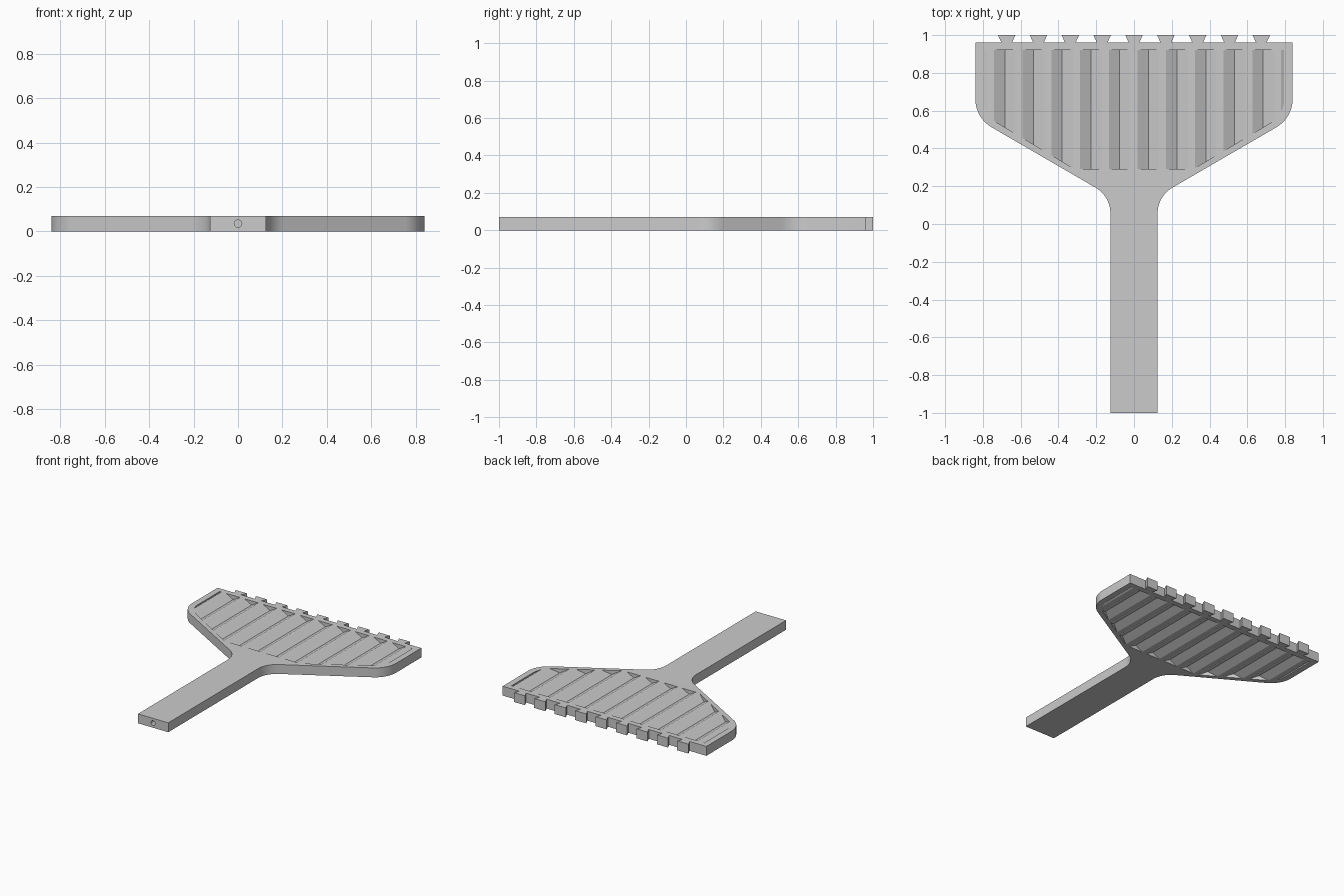
import bpy, bmesh, math
from mathutils import Vector, Matrix

cube = bpy.data.objects.get("Cube")
if cube:
    bpy.data.objects.remove(cube, do_unlink=True)

THICK = 0.07      # plate thickness
PITCH = 0.152     # groove spacing
HALF = 0.0575     # half groove width
DEPTH = 0.031     # groove depth on each side

grey = bpy.data.materials.new("plain_grey")
grey.use_nodes = True
grey.diffuse_color = (0.6, 0.6, 0.6, 1)
grey.node_tree.nodes["Principled BSDF"].inputs["Base Color"].default_value = (0.6, 0.6, 0.6, 1)


def prism(bm, points, offset):
    """Add a closed prism from a ring of 3D points swept by an offset."""
    near = [bm.verts.new(p) for p in points]
    far = [bm.verts.new(Vector(p) + Vector(offset)) for p in points]
    bm.faces.new(near)
    bm.faces.new(far[::-1])
    for i in range(len(near)):
        bm.faces.new((near[i], near[i - 1], far[i - 1], far[i]))


def finish(bm, name):
    bmesh.ops.recalc_face_normals(bm, faces=bm.faces[:])
    mesh = bpy.data.meshes.new(name)
    bm.to_mesh(mesh)
    bm.free()
    obj = bpy.data.objects.new(name, mesh)
    bpy.context.collection.objects.link(obj)
    return obj


def combine(obj, cutter, operation):
    """Apply a boolean and remove the cutter."""
    mod = obj.modifiers.new("cut", 'BOOLEAN')
    mod.object, mod.operation, mod.solver = cutter, operation, 'EXACT'
    cutter.hide_render = True
    graph = bpy.context.evaluated_depsgraph_get()
    graph.update()
    mesh = bpy.data.meshes.new_from_object(obj.evaluated_get(graph))
    obj.modifiers.clear()
    obj.data = mesh
    bpy.data.objects.remove(cutter, do_unlink=True)


def rounded(before, corner, after, tangent, steps=10):
    """Arc that rounds one corner of an outline."""
    a, c, b = (Vector((*p, 0)) for p in (before, corner, after))
    u, v = (a - c).normalized(), (b - c).normalized()
    half = u.angle(v) / 2
    radius = tangent * math.tan(half)
    centre = c + (u + v).normalized() * tangent / math.cos(half)
    start = (c + u * tangent - centre).normalized()
    end = (c + v * tangent - centre).normalized()
    return [(centre + start.slerp(end, i / steps) * radius).xy[:] for i in range(steps + 1)]


def mirrored(right, middle=()):
    return right + list(middle) + [(-x, y) for x, y in reversed(right)]


# Body outline: handle, flared shoulders and dovetail teeth along the back edge
foot, neck, shoulder, back = (0.125, -1), (0.125, 0.147), (0.84, 0.562), (0.84, 0.96)
right = [foot] + rounded(foot, neck, shoulder, 0.09) + rounded(neck, shoulder, back, 0.1) + [back]
teeth = []
for i in range(4, -5, -1):
    x = i * 0.1685
    teeth += [(x + 0.028, 0.96), (x + 0.046, 1), (x - 0.046, 1), (x - 0.028, 0.96)]
bm = bmesh.new()
prism(bm, [(x, y, 0) for x, y in mirrored(right, teeth)], (0, 0, THICK))
body = finish(bm, "paddle_body")

# Border that the grooves stop at, following the head
low, bend, high = (0.312, 0.29), (0.795, 0.578), (0.795, 0.92)
inner = mirrored([low] + rounded(low, bend, high, 0.085) + [high])

# V-shaped grooves on the top and underside
for face, sign in ((0, 1), (THICK, -1)):
    bm = bmesh.new()
    for i in range(12):
        x = (i - 5.5) * PITCH
        section = [(x - HALF, face), (x, face + sign * DEPTH), (x + HALF, face),
                   (x + HALF, face - sign * 0.05), (x - HALF, face - sign * 0.05)]
        prism(bm, [(px, 0.2, pz) for px, pz in section], (0, 0.8, 0))
    grooves = finish(bm, "groove_cutter")
    bm = bmesh.new()
    prism(bm, [(x, y, -0.2) for x, y in inner], (0, 0, 0.5))
    combine(grooves, finish(bm, "border_cutter"), 'INTERSECT')
    combine(body, grooves, 'DIFFERENCE')

# Small round hole in the handle end
bm = bmesh.new()
bmesh.ops.create_cone(bm, cap_ends=True, segments=24, radius1=0.017, radius2=0.017, depth=0.4,
                      matrix=Matrix.Translation((0, -1, THICK / 2)) @ Matrix.Rotation(math.pi / 2, 4, 'X'))
combine(body, finish(bm, "hole_cutter"), 'DIFFERENCE')

body.data.materials.clear()
body.data.materials.append(grey)
for o in bpy.context.selected_objects:
    o.select_set(False)
body.select_set(True)
bpy.context.view_layer.objects.active = body
bpy.ops.object.shade_smooth_by_angle(angle=math.radians(25))
